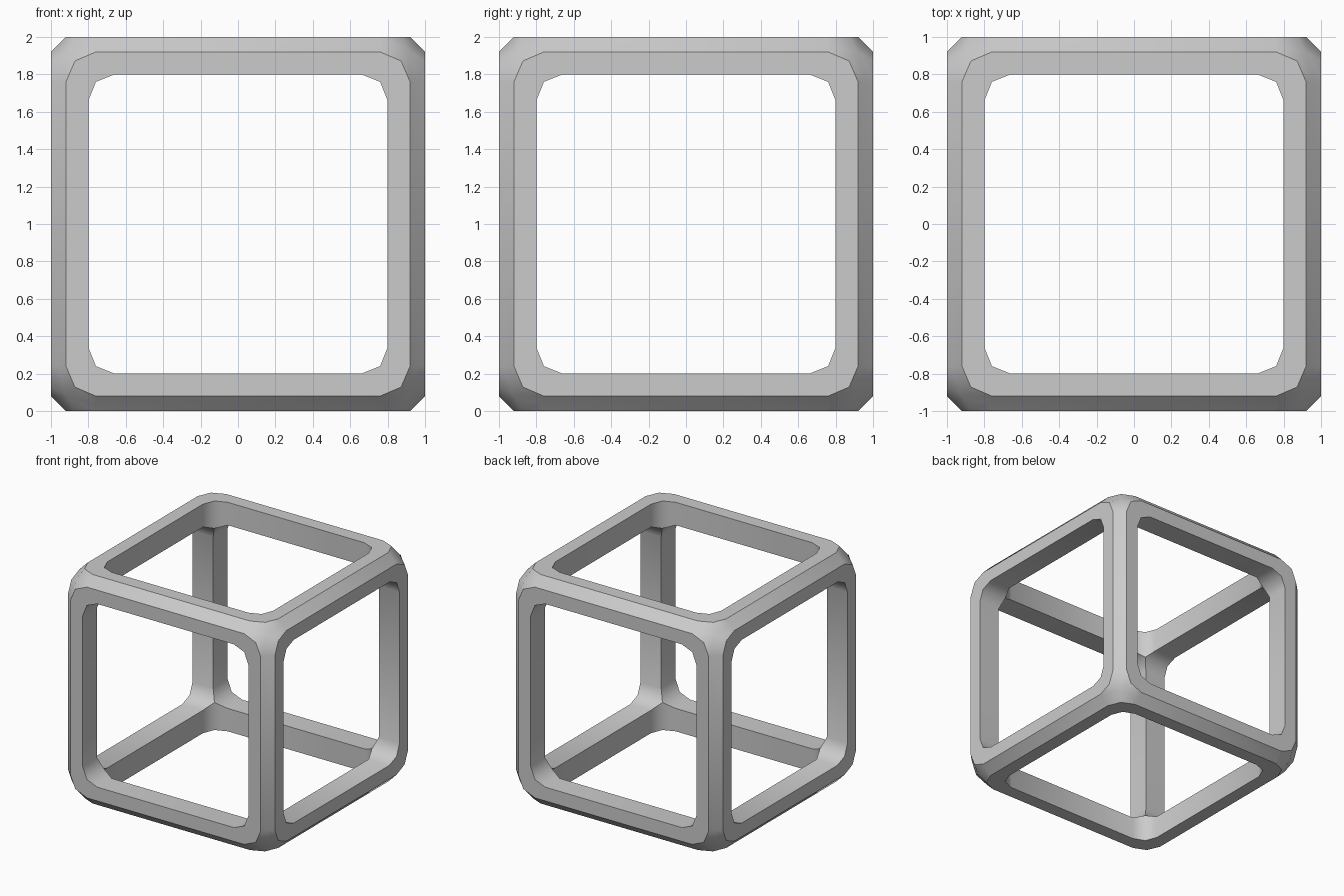
import bpy, bmesh
from itertools import product
from mathutils import Vector

if "Cube" in bpy.data.objects:
    bpy.data.objects.remove(bpy.data.objects["Cube"])

# One corner sector of the frame, written for the +z side in the +x +y octant
outer = [(0, .92), (.76, .92), (.872, .872), (.92, .76), (.92, 0)]
inner = [(0, .80), (.66, .80), (.76, .76), (.80, .66), (.80, 0)]
depth = [.80, .80, .76, .80, .80]
O = [(x, y, 1) for x, y in outer]
I = [(x, y, 1) for x, y in inner]
J = [(x, y, d) for (x, y), d in zip(inner, depth)]
C = (.92, .92, .92)                                   # outer corner tip
MX, MX0 = (.76, .96, .96), (0, .96, .96)              # chamfer centre lines
MY, MY0 = (.96, .76, .96), (.96, 0, .96)

RING, CHAMFER, WALL = 0, 1, 2
sector = []
for a in range(4):
    b = a + 1
    sector.append(((O[a], O[b], I[b], I[a]), RING))
    sector.append(((I[a], I[b], J[b], J[a]), WALL))
sector += [((O[0], O[1], MX, MX0), CHAMFER), ((O[1], O[2], C, MX), CHAMFER),
           ((O[2], O[3], MY, C), CHAMFER), ((O[3], O[4], MY0, MY), CHAMFER)]

# Repeat the sector over three axes and eight octants
bm = bmesh.new()
group = bm.faces.layers.int.new("group")
for axis, signs in product(range(3), product((1, -1), repeat=3)):
    for pts, kind in sector:
        verts = []
        for p in pts:
            q = [p[(k - axis) % 3] * signs[k] for k in range(3)]
            verts.append(bm.verts.new(Vector(q) + Vector((0, 0, 1))))
        f = bm.faces.new(verts)
        f[group] = kind + axis if kind == WALL else kind
        f.smooth = True
bmesh.ops.remove_doubles(bm, verts=bm.verts, dist=1e-4)
bmesh.ops.recalc_face_normals(bm, faces=bm.faces)

# Crisp lines where flat rims, chamfers and inner walls meet
for e in bm.edges:
    e.smooth = len({f[group] for f in e.link_faces}) == 1

mesh = bpy.data.meshes.new("cube_frame")
bm.to_mesh(mesh)
bm.free()
bpy.context.collection.objects.link(bpy.data.objects.new("cube_frame", mesh))
